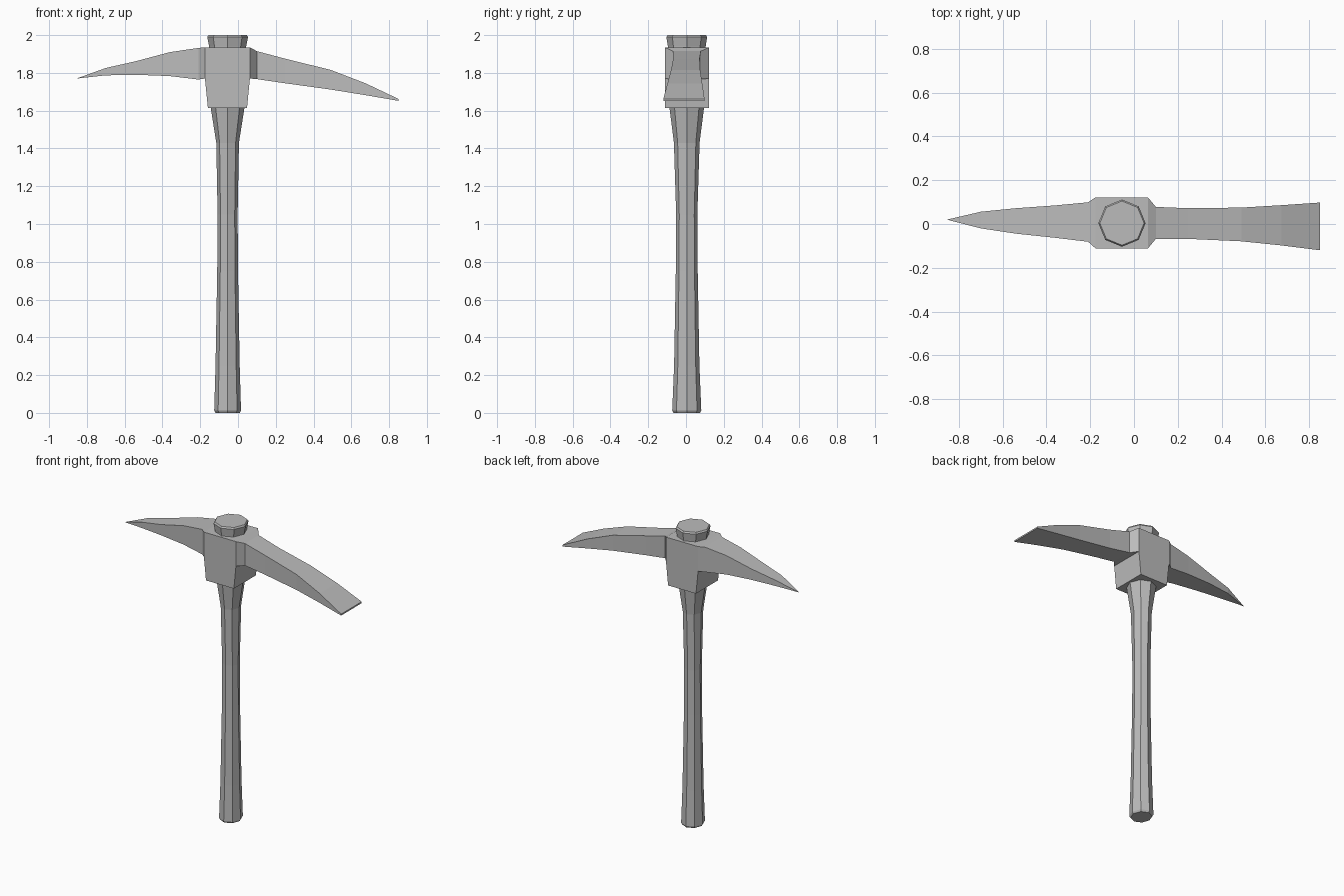
import bpy, bmesh, math

cube = bpy.data.objects.get("Cube")
if cube:
    bpy.data.objects.remove(cube, do_unlink=True)

grey = bpy.data.materials.new("plain grey")
grey.use_nodes = True
colour = (0.5, 0.5, 0.5, 1)
grey.diffuse_color = colour
grey.node_tree.nodes["Principled BSDF"].inputs["Base Color"].default_value = colour


def finish(bm, name):
    bmesh.ops.remove_doubles(bm, verts=bm.verts, dist=0.0005)
    bmesh.ops.recalc_face_normals(bm, faces=bm.faces)
    mesh = bpy.data.meshes.new(name)
    bm.to_mesh(mesh)
    bm.free()
    mesh.materials.append(grey)
    obj = bpy.data.objects.new(name, mesh)
    bpy.context.collection.objects.link(obj)
    return obj


def loft(bm, rings):
    """Skin a list of equal-length point rings and cap both ends."""
    loops = [[bm.verts.new(p) for p in ring] for ring in rings]
    n = len(loops[0])
    for a, b in zip(loops, loops[1:]):
        for i in range(n):
            j = (i + 1) % n
            bm.faces.new((a[i], a[j], b[j], b[i]))
    bm.faces.new(loops[0])
    bm.faces.new(loops[-1])
    return loops


# Handle: octagonal shaft, z / x radius / y radius
shaft = [(0, 0.064, 0.07), (0.012, 0.071, 0.077), (0.25, 0.064, 0.067),
         (0.75, 0.055, 0.058), (1.05, 0.053, 0.056), (1.43, 0.06, 0.068),
         (1.62, 0.09, 0.092), (1.94, 0.098, 0.1), (1.99, 0.108, 0.108),
         (2.0, 0.101, 0.101)]
AXIS_X, AXIS_Y = -0.055, 0.004


def octagon(z, rx, ry):
    angles = [i * math.tau / 8 for i in range(8)]
    return [(AXIS_X + rx * math.cos(a), AXIS_Y + ry * math.sin(a), z) for a in angles]


bm = bmesh.new()
loft(bm, [octagon(*row) for row in shaft])
finish(bm, "handle")

# Head: pointed pick, central block and flat blade
# Each section is x, bottom z, top z, y centre, half width
sections = [(-0.855, 1.77, 1.77, 0.02, 0),
            (-0.7, 1.787, 1.826, 0.018, 0.038),
            (-0.54, 1.79, 1.862, 0.014, 0.058),
            (-0.36, 1.783, 1.91, 0.011, 0.074),
            (-0.21, 1.765, 1.932, 0.009, 0.09),
            (-0.175, 1.77, 1.935, 0.005, 0.117),
            (0.063, 1.77, 1.935, 0.005, 0.117),
            (0.1, 1.767, 1.915, 0.005, 0.073),
            (0.25, 1.745, 1.875, 0.002, 0.07),
            (0.49, 1.712, 1.816, -0.002, 0.077),
            (0.675, 1.682, 1.745, -0.006, 0.092),
            (0.85, 1.652, 1.662, -0.011, 0.109)]


def rectangle(x, low, high, cy, half):
    return [(x, cy - half, low), (x, cy + half, low),
            (x, cy + half, high), (x, cy - half, high)]


bm = bmesh.new()
loops = loft(bm, [rectangle(*row) for row in sections])

# Tapered socket drawn down from the underside of the block
corners = set(loops[5][:2] + loops[6][:2])
under = next(f for f in bm.faces if set(f.verts) == corners)
socket = bmesh.ops.extrude_discrete_faces(bm, faces=[under])["faces"][0]
for v in socket.verts:
    v.co.z = 1.615
    v.co.x = AXIS_X + (v.co.x - AXIS_X) * 0.87
finish(bm, "pick_head")
